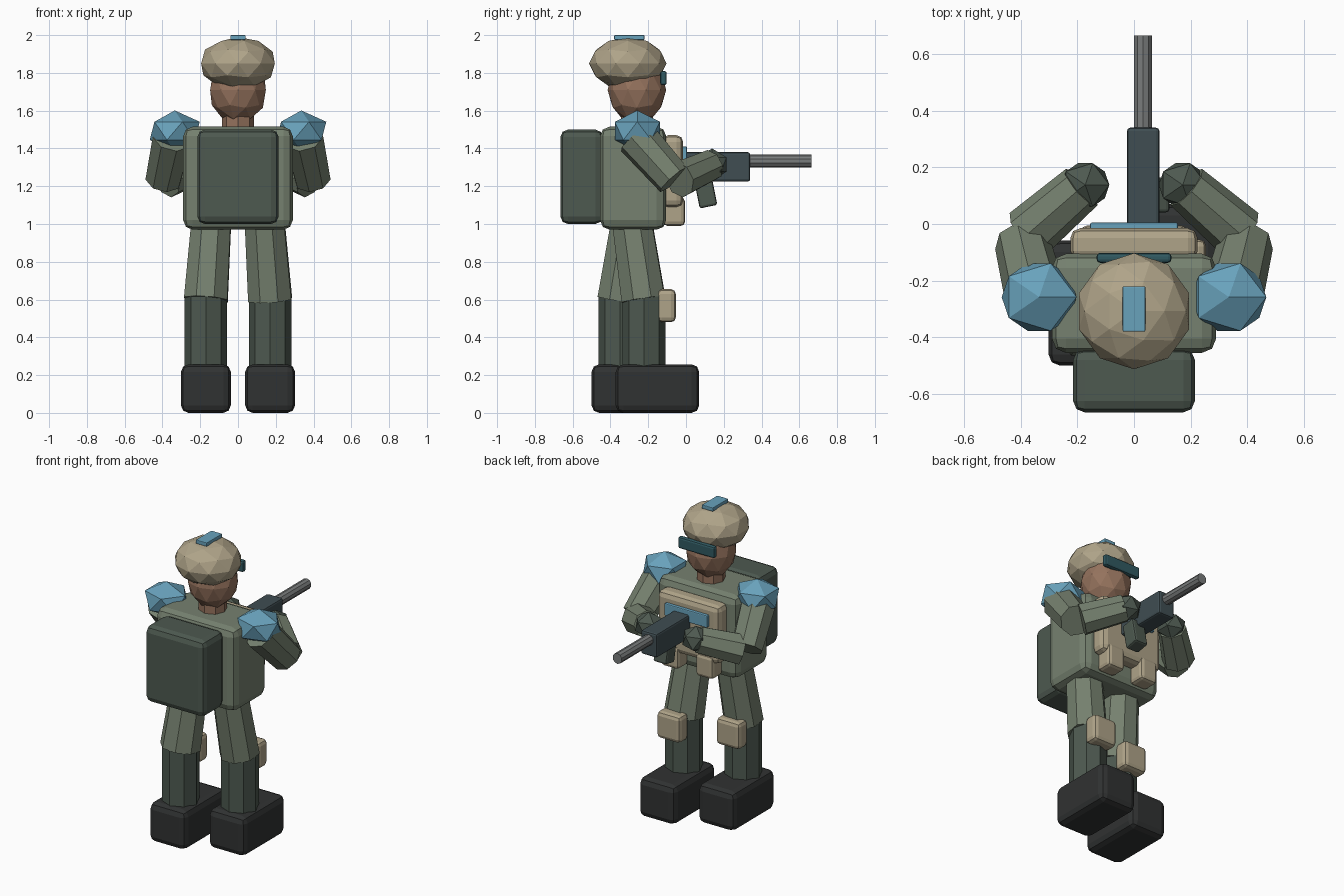
import bpy, bmesh
from mathutils import Vector, Matrix

if "Cube" in bpy.data.objects:
    bpy.data.objects.remove(bpy.data.objects["Cube"])

COLORS = {
    "cloth": (0.18, 0.22, 0.16), "dark_cloth": (0.075, 0.10, 0.08),
    "boot": (0.03, 0.032, 0.032), "tan": (0.43, 0.37, 0.25),
    "skin": (0.30, 0.17, 0.11), "blue": (0.14, 0.36, 0.50),
    "visor": (0.03, 0.10, 0.12), "gunmetal": (0.05, 0.075, 0.085),
    "steel": (0.19, 0.20, 0.20),
}
MATS = {}
for key, rgb in COLORS.items():
    MATS[key] = bpy.data.materials.new(key)
    MATS[key].diffuse_color = (*rgb, 1)


def finish(name, bm, mat):
    mesh = bpy.data.meshes.new(name)
    bm.to_mesh(mesh)
    bm.free()
    mesh.materials.append(MATS[mat])
    obj = bpy.data.objects.new(name, mesh)
    bpy.context.collection.objects.link(obj)
    return obj


def box(name, lo, hi, mat, bevel=0.02, tilt=0.0):
    """Bevelled box between two corners, optionally tilted about x."""
    lo, hi = Vector(lo), Vector(hi)
    bm = bmesh.new()
    bmesh.ops.create_cube(bm, size=1)
    bmesh.ops.scale(bm, vec=hi - lo, verts=bm.verts)
    if bevel:
        bmesh.ops.bevel(bm, geom=bm.edges[:], offset=bevel, segments=2,
                        profile=0.5, affect='EDGES', clamp_overlap=True)
    bm.transform(Matrix.Translation((lo + hi) / 2) @ Matrix.Rotation(tilt, 4, 'X'))
    return finish(name, bm, mat)


def limb(name, a, b, r1, r2, mat, sides=8):
    """Tapered faceted cylinder from a to b."""
    a, b = Vector(a), Vector(b)
    d = b - a
    bm = bmesh.new()
    bmesh.ops.create_cone(bm, cap_ends=True, segments=sides,
                          radius1=r1, radius2=r2, depth=d.length)
    rot = d.to_track_quat('Z', 'Y').to_matrix().to_4x4()
    bm.transform(Matrix.Translation((a + b) / 2) @ rot)
    return finish(name, bm, mat)


def ball(name, center, radii, mat, subdiv):
    bm = bmesh.new()
    bmesh.ops.create_icosphere(bm, subdivisions=subdiv, radius=1)
    bm.transform(Matrix.Translation(center) @ Matrix.Diagonal((*radii, 1)))
    return finish(name, bm, mat)


# Torso and backpack
box("torso", (-0.29, -0.455, 0.97), (0.29, -0.105, 1.515), "cloth", 0.05)
box("backpack", (-0.215, -0.665, 1.0), (0.215, -0.44, 1.5), "dark_cloth", 0.04)

# Chest armour
box("chest_plate", (-0.225, -0.13, 1.09), (0.225, -0.015, 1.47), "tan", 0.035)
box("chest_badge", (-0.155, -0.03, 1.33), (0.155, 0.005, 1.41), "blue", 0.006)

# Head gear
limb("neck", (0, -0.26, 1.48), (0, -0.26, 1.63), 0.085, 0.085, "skin")
ball("head", (0, -0.26, 1.71), (0.155, 0.155, 0.18), "skin", 2)
ball("helmet", (0, -0.308, 1.85), (0.205, 0.205, 0.14), "tan", 2)
box("helmet_stripe", (-0.04, -0.38, 1.975), (0.04, -0.22, 2.0), "blue", 0.004)
box("goggles", (-0.132, -0.137, 1.735), (0.132, -0.102, 1.81), "visor", 0.012)

# Legs, with the right one stepping forward
for side, s, step in (("right", 1, 0.0), ("left", -1, -0.128)):
    x, y = s * 0.17, -0.222 + step
    box(side + "_boot", (x - 0.132, y - 0.15, 0.0), (x + 0.132, y + 0.292, 0.257),
        "boot", 0.04)
    limb(side + "_shin", (x, y, 0.2), (x, y, 0.62), 0.113, 0.113, "dark_cloth")
    limb(side + "_thigh", (x, y - 0.003, 0.6), (s * 0.14, -0.288, 1.03),
         0.124, 0.112, "cloth")
    box(side + "_knee_pad", (x - 0.085, y + 0.07, 0.48), (x + 0.085, y + 0.168, 0.655),
        "tan", 0.025)

# Arms, pouches and shoulder pads
for side, s in (("right", 1), ("left", -1)):
    elbow = (s * 0.395, -0.065, 1.235)
    limb(side + "_upper_arm", (s * 0.345, -0.265, 1.46), elbow, 0.11, 0.098, "cloth")
    limb(side + "_forearm", (s * 0.375, -0.035, 1.235), (s * 0.185, 0.13, 1.31),
         0.098, 0.085, "cloth")
    ball(side + "_hand", (s * 0.172, 0.138, 1.315), (0.095, 0.09, 0.085), "dark_cloth", 1)
    ball(side + "_shoulder_pad", (s * 0.335, -0.258, 1.493), (0.148, 0.14, 0.108), "blue", 1)
    box(side + "_pouch", (s * 0.125 - 0.062, -0.12, 0.99), (s * 0.125 + 0.062, -0.005, 1.14),
        "tan", 0.022)

# Rifle
box("rifle_body", (-0.025, -0.015, 1.225), (0.09, 0.34, 1.38), "gunmetal", 0.012)
limb("rifle_barrel", (0.032, 0.32, 1.333), (0.032, 0.665, 1.333), 0.034, 0.034, "steel", 10)
box("rifle_grip", (0.03, 0.055, 1.09), (0.125, 0.15, 1.26), "dark_cloth", 0.012, 0.2)

for m in bpy.data.materials:
    if m.users and not m.is_grease_pencil:
        m.use_nodes = True
        m.node_tree.nodes["Principled BSDF"].inputs["Base Color"].default_value = m.diffuse_color
